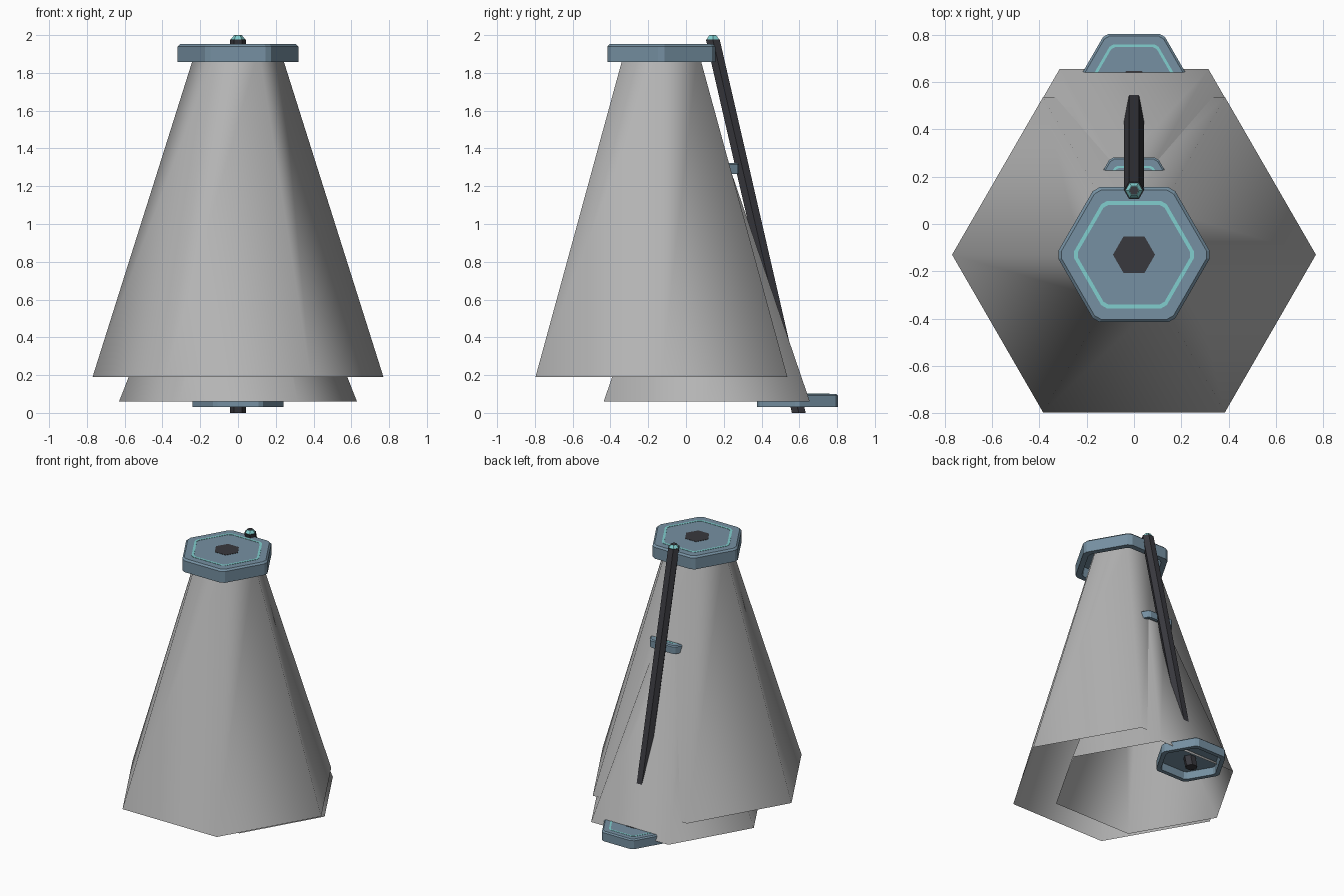
import bpy, bmesh, math
from mathutils import Vector

cube = bpy.data.objects.get("Cube")
if cube:
    bpy.data.objects.remove(cube, do_unlink=True)


def material(name, rgb):
    m = bpy.data.materials.new(name)
    m.use_nodes = True
    color = (*rgb, 1)
    m.diffuse_color = color
    m.node_tree.nodes["Principled BSDF"].inputs["Base Color"].default_value = color
    return m


GREY = material("cloth_grey", (0.46, 0.46, 0.46))
BLUE = material("slate_blue", (0.18, 0.28, 0.36))
TEAL = material("pale_teal", (0.22, 0.62, 0.62))
DARK = material("charcoal", (0.04, 0.04, 0.048))


def hexagon(radius, center, chamfer=0.0):
    """Hexagon with points on the x axis and optionally clipped corners."""
    c = Vector(center)
    corners = [Vector((radius * math.cos(math.pi * i / 3),
                       radius * math.sin(math.pi * i / 3), 0)) for i in range(6)]
    if not chamfer:
        return [c + p for p in corners]
    points = []
    for i, p in enumerate(corners):
        for q in (corners[i - 1], corners[(i + 1) % 6]):
            points.append(c + p.lerp(q, chamfer))
    return points


def loft(name, rings, mat, cap_start=False, cap_end=False, closed=False, smooth=False):
    """Skin a row of matching rings into one object."""
    bm = bmesh.new()
    loops = [[bm.verts.new(p) for p in ring] for ring in rings]
    n = len(loops[0])
    pairs = list(zip(loops, loops[1:]))
    if closed:
        pairs.append((loops[-1], loops[0]))
    for a, b in pairs:
        for i in range(n):
            j = (i + 1) % n
            bm.faces.new((a[i], a[j], b[j], b[i]))
    if cap_start:
        bm.faces.new(loops[0][::-1])
    if cap_end:
        bm.faces.new(loops[-1])
    bmesh.ops.recalc_face_normals(bm, faces=bm.faces)
    for f in bm.faces:
        f.smooth = smooth
    mesh = bpy.data.meshes.new(name)
    bm.to_mesh(mesh)
    bm.free()
    mesh.materials.append(mat)
    obj = bpy.data.objects.new(name, mesh)
    bpy.context.collection.objects.link(obj)
    return obj


def skirt(name, y, bottom, top):
    """Open six-sided cone; bottom and top are (radius, z)."""
    rings = [hexagon(r, (0, y, z)) for r, z in (bottom, top)]
    loft(name, rings, GREY, smooth=True)


def cap(name, y, z, s):
    """Hollow hexagonal lid with a teal ring and a dark centre plate."""
    height = 0.095 * s

    def ring(r, h):
        return hexagon(r * s, (0, y, z + h * s), 0.06)

    profile = [(0.275, 0.07), (0.285, 0), (0.33, 0), (0.33, 0.083), (0.316, 0.095)]
    loft(name, [ring(r, h) for r, h in profile], BLUE, cap_start=True, cap_end=True)

    # Painted ring as a thin plate
    lo, hi = height / s - 0.002, height / s + 0.002
    band = [(0.244, lo), (0.262, lo), (0.262, hi), (0.244, hi)]
    loft(name + "_ring", [ring(r, h) for r, h in band], TEAL, closed=True)

    # Dark centre plate
    plate = [hexagon(0.089 * s, (0, y, z + h * s)) for h in (lo, hi)]
    loft(name + "_centre", plate, DARK, cap_start=True, cap_end=True)


# Large front cone and its lid
skirt("outer_cone", -0.13, (0.77, 0.19), (0.222, 1.925))
cap("top_cap", -0.13, 1.857, 1.0)

# Smaller rear cone and its lid
skirt("inner_cone", 0.11, (0.63, 0.06), (0.14, 1.30))
cap("middle_cap", 0.11, 1.265, 0.6)

# Foot at the base of the pole
cap("foot_cap", 0.59, 0.03, 0.75)

# Leaning pole
loft("pole", [hexagon(0.042, (0, 0.597, 0)), hexagon(0.042, (0, 0.142, 1.977))],
     DARK, cap_start=True, cap_end=True)

# Pole tip with a dark end plate
tip = [(0.038, 1.972), (0.036, 1.98), (0.022, 1.998)]
loft("pole_tip", [hexagon(r, (0, 0.142, z)) for r, z in tip],
     TEAL, cap_start=True, cap_end=True)
loft("pole_tip_centre", [hexagon(0.02, (0, 0.142, z)) for z in (1.996, 2.0)],
     DARK, cap_start=True, cap_end=True)
